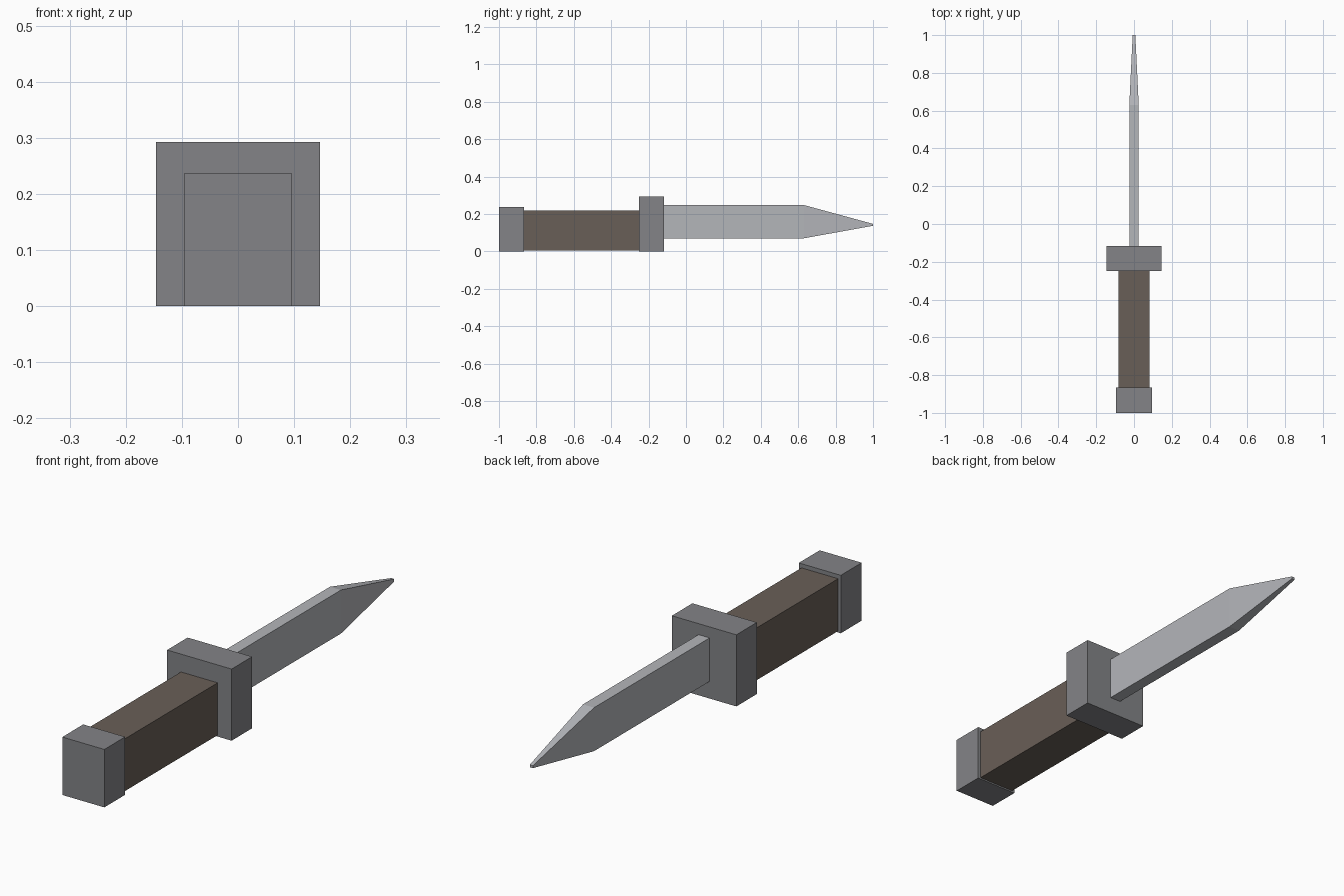
import bpy
import bmesh

cube = bpy.data.objects.get("Cube")
if cube:
    bpy.data.objects.remove(cube, do_unlink=True)


def make_material(name, color):
    mat = bpy.data.materials.new(name)
    mat.use_nodes = True
    rgba = (*color, 1.0)
    mat.diffuse_color = rgba
    bsdf = next(n for n in mat.node_tree.nodes if n.type == 'BSDF_PRINCIPLED')
    bsdf.inputs["Base Color"].default_value = rgba
    return mat


def loft(name, sections, mat):
    """Join rectangular sections (y, half width, z low, z high) into a solid."""
    bm = bmesh.new()
    rings = [[bm.verts.new(p) for p in ((-w, y, lo), (w, y, lo), (w, y, hi), (-w, y, hi))]
             for y, w, lo, hi in sections]
    for a, b in zip(rings, rings[1:]):
        for i in range(4):
            j = (i + 1) % 4
            bm.faces.new((a[i], a[j], b[j], b[i]))
    bm.faces.new(rings[0])
    bm.faces.new(rings[-1])
    bmesh.ops.recalc_face_normals(bm, faces=bm.faces)
    mesh = bpy.data.meshes.new(name)
    bm.to_mesh(mesh)
    bm.free()
    mesh.materials.append(mat)
    obj = bpy.data.objects.new(name, mesh)
    bpy.context.collection.objects.link(obj)


def block(name, y0, y1, w, lo, hi, mat):
    loft(name, [(y0, w, lo, hi), (y1, w, lo, hi)], mat)


dark_steel = make_material("dark steel", (0.227, 0.23, 0.242))
brown_grip = make_material("brown grip", (0.141, 0.114, 0.095))
bright_steel = make_material("bright steel", (0.456, 0.465, 0.491))

# Hilt
block("pommel", -1.0, -0.865, 0.095, 0.0, 0.237, dark_steel)
block("grip", -0.865, -0.25, 0.083, 0.006, 0.22, brown_grip)
block("guard", -0.25, -0.117, 0.146, 0.0, 0.293, dark_steel)

# Blade: straight body tapering to a small blunt tip
loft("blade", [(-0.117, 0.025, 0.07, 0.248),
               (0.63, 0.025, 0.07, 0.248),
               (1.0, 0.007, 0.137, 0.147)], bright_steel)
